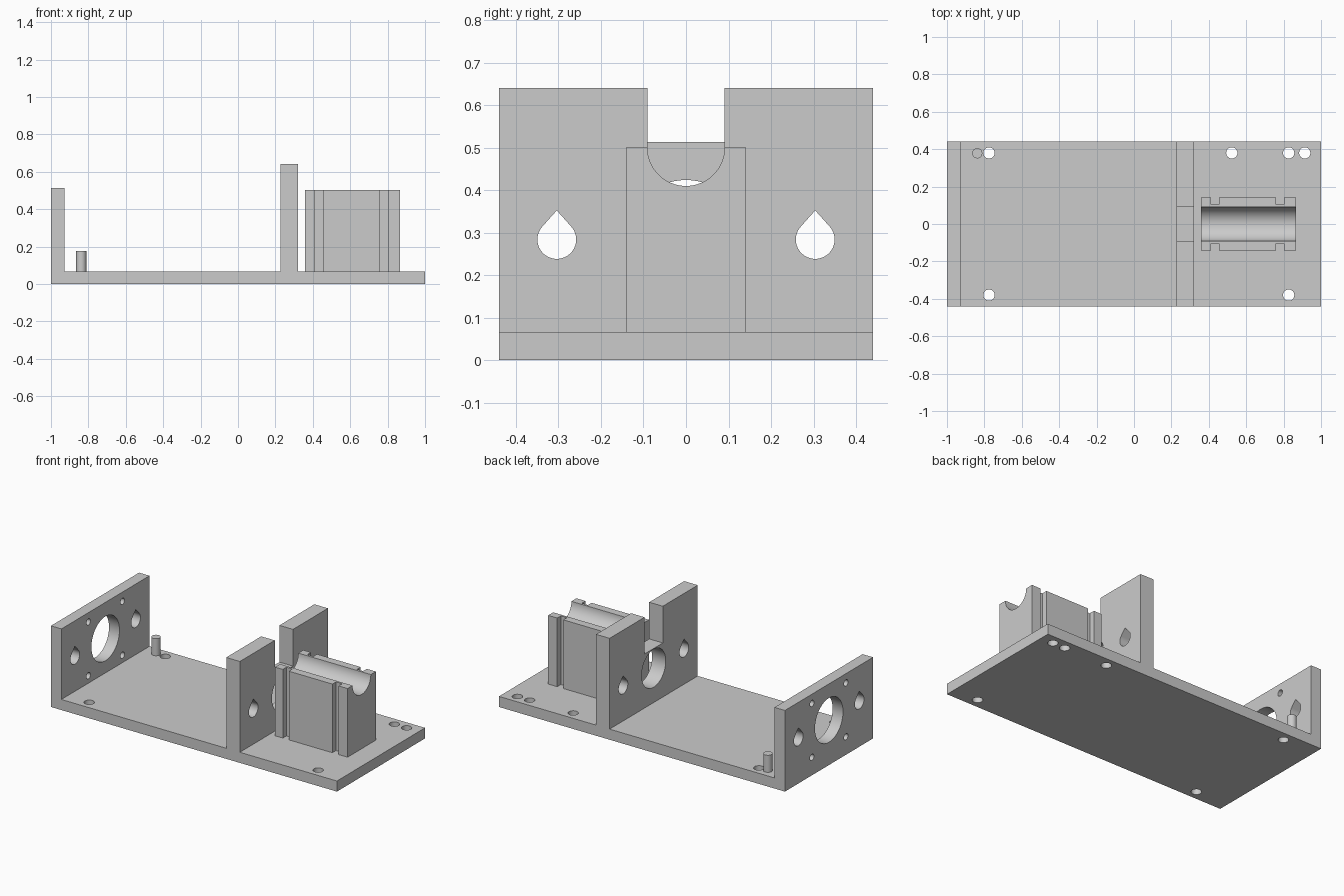
import bpy, bmesh
from math import sin, cos, pi, acos

if "Cube" in bpy.data.objects:
    bpy.data.objects.remove(bpy.data.objects["Cube"])

grey = bpy.data.materials.new("plain grey")
grey.use_nodes = True
grey.diffuse_color = (0.6, 0.6, 0.6, 1)
grey.node_tree.nodes["Principled BSDF"].inputs["Base Color"].default_value = (0.6, 0.6, 0.6, 1)

PLACE = {
    "x": lambda u, v, w: (w, u, v),
    "y": lambda u, v, w: (u, w, v),
    "z": lambda u, v, w: (u, v, w),
}


def rect(u0, u1, v0, v1):
    return [(u0, v0), (u1, v0), (u1, v1), (u0, v1)]


def circle(u, v, r, n=48):
    return [(u + r * cos(2 * pi * i / n), v + r * sin(2 * pi * i / n)) for i in range(n)]


def teardrop(u, v, r, tip=1.5, n=36):
    """Circle drawn out to a point at the top along its tangents."""
    t = acos(1 / tip)
    angles = [pi / 2 + t + (2 * pi - 2 * t) * i / n for i in range(n + 1)]
    return [(u, v + tip * r)] + [(u + r * cos(a), v + r * sin(a)) for a in angles]


def make(name, prisms):
    """One mesh object from (outline, axis, start, end) prisms."""
    bm = bmesh.new()
    for pts, axis, lo, hi in prisms:
        a, b = [[bm.verts.new(PLACE[axis](u, v, w)) for u, v in pts] for w in (lo, hi)]
        bm.faces.new(a)
        bm.faces.new(b[::-1])
        for i in range(len(pts)):
            j = (i + 1) % len(pts)
            bm.faces.new((a[i], b[i], b[j], a[j]))
    bmesh.ops.recalc_face_normals(bm, faces=bm.faces)
    mesh = bpy.data.meshes.new(name)
    bm.to_mesh(mesh)
    bm.free()
    mesh.materials.append(grey)
    obj = bpy.data.objects.new(name, mesh)
    bpy.context.collection.objects.link(obj)
    return obj


def activate(obj):
    bpy.ops.object.select_all(action="DESELECT")
    obj.select_set(True)
    bpy.context.view_layer.objects.active = obj


def cut(obj, prisms):
    cutter = make("cutter", prisms)
    cutter.hide_render = True
    mod = obj.modifiers.new("cut", "BOOLEAN")
    mod.operation = "DIFFERENCE"
    mod.solver = "EXACT"
    mod.object = cutter
    activate(obj)
    bpy.ops.object.modifier_apply(modifier=mod.name)
    bpy.data.objects.remove(cutter)


DEPTH, FLOOR, AXIS = 0.44, 0.067, 0.284
WALL_END, MID_A, MID_B = -0.927, 0.226, 0.321

# Frame: base plate with an end wall and a middle wall
outline = [(-1, 0), (1, 0), (1, FLOOR), (MID_B, FLOOR), (MID_B, 0.641), (MID_A, 0.641),
           (MID_A, FLOOR), (WALL_END, FLOOR), (WALL_END, 0.513), (-1, 0.513)]
frame = make("frame", [(outline, "y", -DEPTH, DEPTH)])

# Motor opening and four screw holes in the end wall
holes = [(circle(0, AXIS, 0.14, 64), "x", -1.1, -0.9)]
for sy in (-1, 1):
    for sz in (-1, 1):
        holes.append((circle(sy * 0.17, AXIS + sz * 0.17, 0.02, 24), "x", -1.1, -0.9))
    # Rod holes through both walls
    holes.append((teardrop(sy * 0.304, AXIS, 0.0456), "x", -1.1, 0.5))

# Shaft opening and top slot in the middle wall
holes.append((circle(0, AXIS, 0.12, 64), "x", 0.1, 0.5))
holes.append((rect(-0.091, 0.091, 0.409, 0.8), "x", 0.1, 0.5))

# Mounting holes in the base plate
for x, y in [(-0.775, 0.38), (-0.775, -0.38), (0.523, 0.38),
             (0.827, 0.38), (0.827, -0.38), (0.913, 0.38)]:
    holes.append((circle(x, y, 0.03, 32), "z", -0.1, 0.15))
cut(frame, holes)

# Cradle block with a round trough and vertical strap grooves
block = make("cradle_block", [(rect(0.358, 0.865, -0.141, 0.141), "z", FLOOR, 0.501)])
grooves = [(circle(0, 0.501, 0.091, 64), "x", 0.2, 1)]
for x0, x1 in [(0.412, 0.454), (0.759, 0.802)]:
    for s in (-1, 1):
        grooves.append((rect(x0, x1, *sorted((s * 0.105, s * 0.2))), "z", 0, 0.6))
cut(block, grooves)

# Locating pin
pin = make("locating_pin", [(circle(-0.838, 0.378, 0.027, 32), "z", FLOOR, 0.175)])

for obj in (frame, block, pin):
    activate(obj)
    bpy.ops.object.shade_smooth_by_angle(angle=pi / 6)
